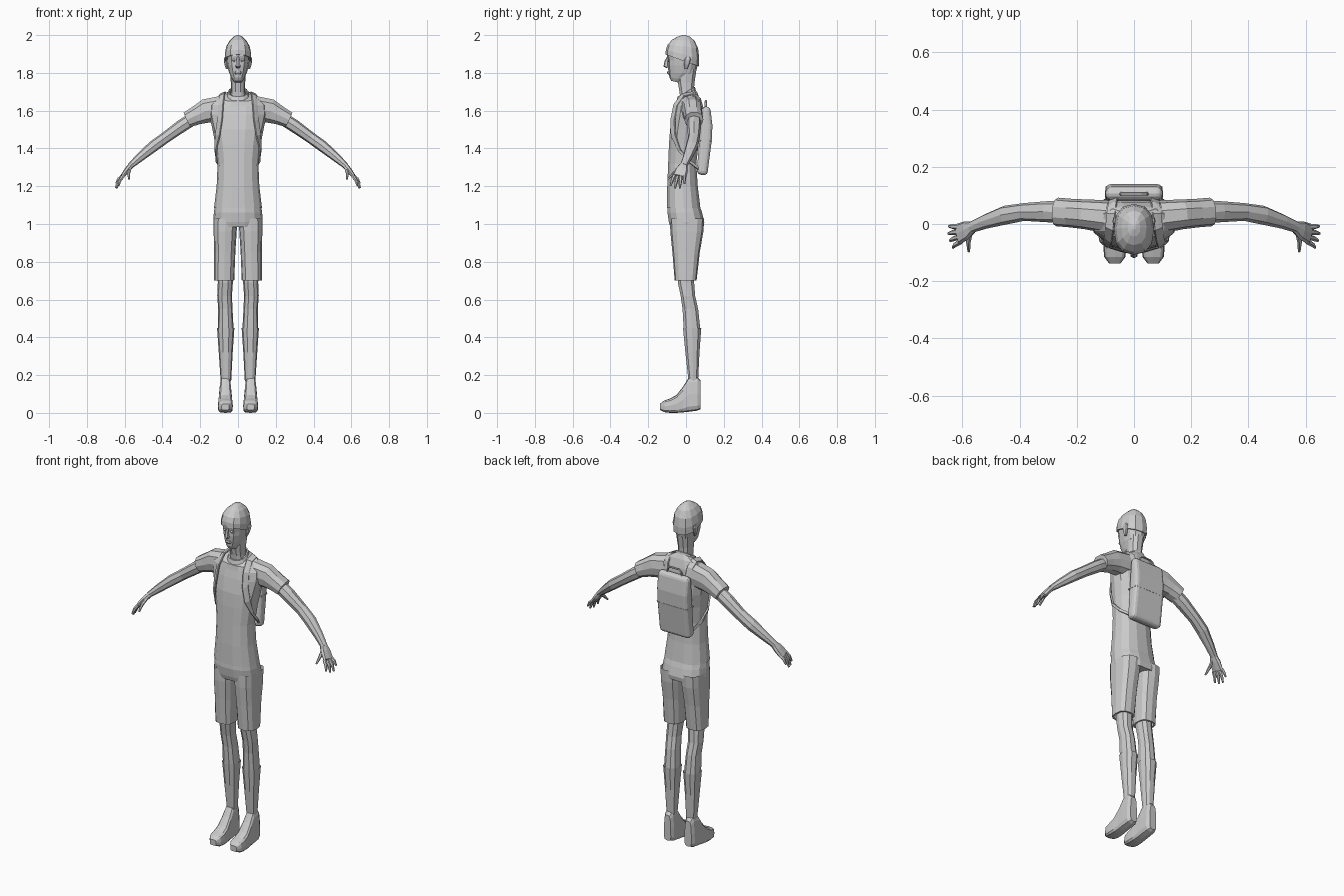
import bpy, bmesh
from math import cos, sin, tau, copysign
from mathutils import Vector as V


def loft(name, sections, n=12, power=2.4, caps=True, mirror=False):
    """Skin rings given as (centre, half-axis u, half-axis v)."""
    bm = bmesh.new()
    rings = []
    for c, u, v in sections:
        ring = []
        for i in range(n):
            a = tau * i / n
            k = copysign(abs(cos(a)) ** (2 / power), cos(a))
            s = copysign(abs(sin(a)) ** (2 / power), sin(a))
            ring.append(bm.verts.new(V(c) + V(u) * k + V(v) * s))
        rings.append(ring)
    for a, b in zip(rings, rings[1:]):
        for i in range(n):
            j = (i + 1) % n
            bm.faces.new((a[i], a[j], b[j], b[i]))
    if caps:
        bm.faces.new(rings[0])
        bm.faces.new(rings[-1])
    bmesh.ops.recalc_face_normals(bm, faces=bm.faces)
    me = bpy.data.meshes.new(name)
    bm.to_mesh(me)
    bm.free()
    ob = bpy.data.objects.new(name, me)
    bpy.context.collection.objects.link(ob)
    if mirror:
        ob.modifiers.new("mirror", 'MIRROR').use_clip = False
    return ob


def stack(name, rows, **kw):
    """Upright part: rows of z, half width, front y, back y, x centre, tilt."""
    secs = []
    for z, hw, yf, yb, *r in rows:
        x, tilt = (list(r) + [0, 0])[:2]
        secs.append(((x, (yf + yb) / 2, z), (hw, 0, 0), (0, (yb - yf) / 2, tilt)))
    return loft(name, secs, **kw)


def tube(name, rows, **kw):
    """Limb along a path: rows of x, y, z, radius along y, radius across."""
    pts = [V(r[:3]) for r in rows]
    secs = []
    for i, r in enumerate(rows):
        t = (pts[min(i + 1, len(pts) - 1)] - pts[max(i - 1, 0)]).normalized()
        u = (V((0, 1, 0)) - t * t.y).normalized()
        secs.append((pts[i], u * r[3], t.cross(u) * r[4]))
    return loft(name, secs, **kw)


# shirt
stack("shirt_body", [
    (1.085, .127, -.102, .078), (1.2, .113, -.101, .064), (1.32, .108, -.096, .056),
    (1.42, .12, -.092, .068), (1.5, .135, -.086, .083), (1.58, .153, -.07, .085),
    (1.635, .15, -.058, .078, 0, .01), (1.67, .112, -.053, .064, 0, .02),
    (1.685, .058, -.046, .05, 0, .03)], n=14, caps=False)
stack("collar", [(1.675, .06, -.052, .052, 0, .03), (1.70, .053, -.044, .048, 0, .025),
                 (1.70, .045, -.036, .042, 0, .025)], caps=False)
tube("sleeve", [(.09, .025, 1.61, .058, .07), (.17, .034, 1.598, .052, .066),
                (.22, .038, 1.575, .05, .052), (.268, .042, 1.552, .05, .044),
                (.268, .042, 1.552, .04, .034)], n=10, caps=False, mirror=True)

# shorts
stack("shorts_hips", [(1.11, .12, -.097, .07), (1.06, .128, -.1, .087),
                      (1.01, .131, -.093, .099), (.985, .128, -.085, .095)], n=14)
stack("shorts_leg", [(1.03, .063, -.085, .096, .066), (.96, .061, -.083, .092, .068),
                     (.85, .056, -.072, .073, .07), (.70, .053, -.06, .056, .073),
                     (.70, .043, -.05, .046, .073)], power=2.8, caps=False, mirror=True)

# legs and socks
stack("leg", [(.80, .043, -.045, .05, .068), (.69, .04, -.045, .045, .067),
              (.62, .039, -.03, .05, .071), (.55, .038, -.02, .066, .067),
              (.44, .042, -.014, .078, .065), (.32, .034, -.002, .07, .065),
              (.2, .025, .015, .06, .064), (.12, .025, .015, .06, .064)],
      n=10, mirror=True)
stack("sock", [(.445, .041, -.014, .078, .065), (.45, .046, -.018, .083, .065),
               (.32, .037, -.005, .073, .065), (.17, .028, .012, .065, .064)],
      n=10, caps=False, mirror=True)

# shoes: sections along the foot of y, half width, bottom, top
shoe = loft("shoe", [((.067, y, (b + t) / 2), (hw, 0, 0), (0, 0, (t - b) / 2))
                     for y, hw, b, t in [
    (.078, .024, .02, .17), (.06, .035, .012, .192), (.015, .037, .006, .188),
    (-.015, .037, .003, .14), (-.05, .039, 0, .095), (-.085, .04, 0, .076),
    (-.115, .037, .004, .066), (-.138, .02, .015, .048)]], power=4, mirror=True)
for vert in shoe.data.vertices:
    vert.co.x = .067 + (vert.co.x - .067) * (1 - 1.8 * max(0, vert.co.z - .05))

# arms and hands
tube("arm", [(.2, .042, 1.582, .036, .034), (.3, .043, 1.518, .037, .034),
             (.385, .042, 1.457, .031, .03), (.45, .031, 1.41, .033, .03),
             (.52, .008, 1.352, .025, .023), (.57, -.012, 1.308, .02, .016)],
     n=8, mirror=True)
tube("palm", [(.563, -.01, 1.314, .019, .015), (.585, -.022, 1.288, .033, .015),
              (.613, -.035, 1.252, .037, .011)], n=8, power=3, mirror=True)
for label, base, tip in [
        ("index", (.606, -.062, 1.256), (.632, -.082, 1.203)),
        ("middle", (.611, -.045, 1.252), (.642, -.058, 1.19)),
        ("ring", (.613, -.027, 1.252), (.648, -.033, 1.19)),
        ("little", (.611, -.01, 1.256), (.646, -.008, 1.213)),
        ("thumb", (.573, -.03, 1.293), (.577, -.096, 1.238))]:
    a, b = V(base), V(tip)
    m = a.lerp(b, .5) + V((.004, 0, .004))
    tube(label + "_finger", [(*a, .010, .010), (*m, .009, .009), (*b, .005, .005)],
         n=6, power=2, mirror=True)

# neck and head
stack("neck", [(1.64, .046, -.03, .05), (1.70, .038, -.036, .043),
               (1.75, .038, -.045, .047), (1.82, .044, -.045, .058)], n=10)
stack("head", [(1.752, .02, -.078, -.03, 0, -.006), (1.77, .033, -.088, .0, 0, -.006),
               (1.80, .047, -.092, .052), (1.84, .057, -.097, .062),
               (1.865, .061, -.096, .065), (1.89, .063, -.102, .066),
               (1.93, .058, -.094, .06)])
tube("nose", [(0, -.095, 1.885, .006, .007), (0, -.104, 1.86, .01, .009),
              (0, -.106, 1.838, .014, .014), (0, -.096, 1.828, .006, .01)], n=6)
stack("lips", [(1.792, .012, -.095, -.08), (1.80, .019, -.1, -.08),
               (1.81, .012, -.098, -.08)], n=8)
stack("eye", [(1.858, .006, -.092, -.08, .024), (1.866, .012, -.097, -.08, .024),
              (1.874, .006, -.093, -.08, .024)], n=8, mirror=True)
stack("ear", [(1.82, .006, -.008, .006, .058), (1.845, .009, -.01, .018, .063),
              (1.872, .009, -.008, .026, .066), (1.885, .005, .002, .02, .066)],
      n=8, mirror=True)

# cap, lower at the back
stack("cap", [(1.866, .064, -.1, .062, 0, -.03), (1.866, .07, -.108, .068, 0, -.031),
              (1.90, .07, -.107, .07, 0, -.022), (1.94, .062, -.097, .064, 0, -.01),
              (1.972, .044, -.074, .046, 0, -.003), (1.992, .022, -.044, .02),
              (2.0, .006, -.02, -.004)])

# backpack: side profile extruded across, then rounded
bm = bmesh.new()
face = bm.faces.new([bm.verts.new((-.1, y, z)) for y, z in [
    (.056, 1.265), (.112, 1.255), (.136, 1.44), (.14, 1.52), (.128, 1.622), (.085, 1.622)]])
ext = bmesh.ops.extrude_face_region(bm, geom=[face])["geom"]
bmesh.ops.translate(bm, vec=(.2, 0, 0), verts=[g for g in ext if isinstance(g, bmesh.types.BMVert)])
bmesh.ops.recalc_face_normals(bm, faces=bm.faces)
mesh = bpy.data.meshes.new("backpack")
bm.to_mesh(mesh)
bm.free()
pack = bpy.data.objects.new("backpack", mesh)
bpy.context.collection.objects.link(pack)
bev = pack.modifiers.new("round", 'BEVEL')
bev.width, bev.segments, bev.angle_limit = .022, 3, .6
stack("backpack_seam", [(1.437, .1015, .066, .137), (1.443, .1015, .067, .138)],
      n=16, power=8)
tube("backpack_handle", [(-.05, .105, 1.61, .006, .004), (-.042, .105, 1.643, .006, .004),
                         (-.025, .105, 1.652, .006, .004), (.025, .105, 1.652, .006, .004),
                         (.042, .105, 1.643, .006, .004), (.05, .105, 1.61, .006, .004)],
     n=6)

# shoulder straps follow the shirt from pack top to pack bottom
path = [V(p) for p in [
    (.07, .088, 1.59), (.075, .07, 1.66), (.08, .035, 1.692), (.085, -.015, 1.682),
    (.09, -.054, 1.63), (.096, -.07, 1.55), (.108, -.067, 1.47), (.119, -.035, 1.39),
    (.113, .015, 1.335), (.085, .072, 1.29)]]
secs = []
for i, p in enumerate(path):
    t = (path[min(i + 1, 9)] - path[max(i - 1, 0)]).normalized()
    out = V((p.x * .6, p.y, max(0, p.z - 1.58)))
    side = t.cross(out).normalized()
    w = .017 if i < 7 else .008
    secs.append((p, side * w, side.cross(t) * .005))
loft("strap", secs, n=8, power=6, mirror=True)
